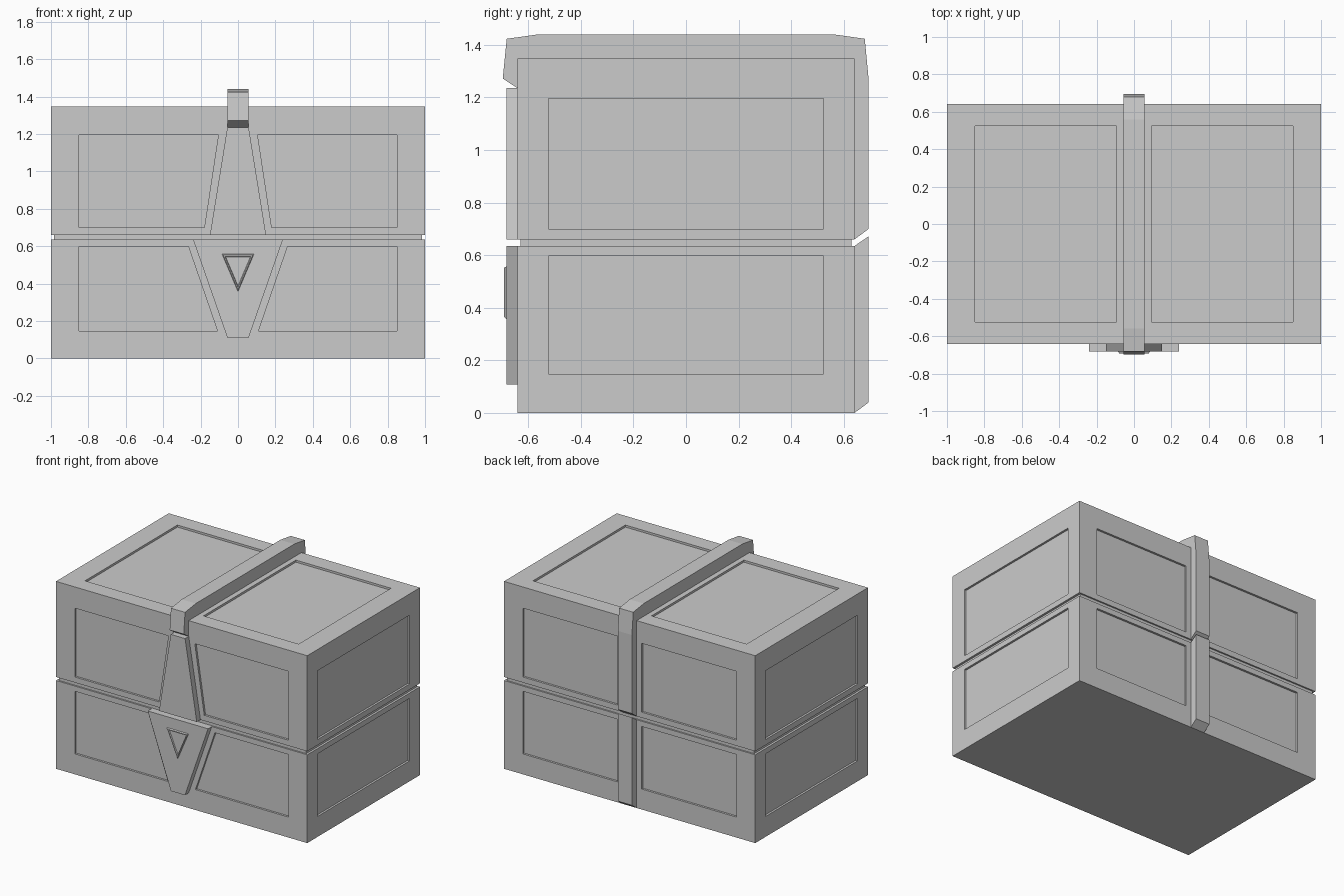
import bpy, bmesh
from mathutils import Vector

cube = bpy.data.objects.get("Cube")
if cube:
    bpy.data.objects.remove(cube, do_unlink=True)

grey = bpy.data.materials.new("plain_grey")
grey.use_nodes = True
COLOUR = (0.6, 0.6, 0.6, 1)
grey.diffuse_color = COLOUR
grey.node_tree.nodes["Principled BSDF"].inputs["Base Color"].default_value = COLOUR

HALF_X, HALF_Y = 1.0, 0.641
LOW_TOP, LID_BASE, LID_TOP = 0.635, 0.66, 1.348
RECESS = 0.015
STRAP = 0.056
PLATE = 0.683


def prism(bm, outline, axis, start, end):
    """Extrude a 2D outline along one axis between two positions."""
    def place(p, d):
        c = list(p)
        c.insert(axis, d)
        return bm.verts.new(c)
    a = [place(p, start) for p in outline]
    b = [place(p, end) for p in outline]
    faces = [bm.faces.new(a), bm.faces.new(b)]
    for i in range(len(a)):
        j = (i + 1) % len(a)
        faces.append(bm.faces.new((a[i], a[j], b[j], b[i])))
    bmesh.ops.recalc_face_normals(bm, faces=faces)


def finish(bm, name):
    mesh = bpy.data.meshes.new(name)
    bm.to_mesh(mesh)
    bm.free()
    mesh.materials.append(grey)
    obj = bpy.data.objects.new(name, mesh)
    bpy.context.collection.objects.link(obj)
    return obj


def solid(name, outline, axis, start, end):
    bm = bmesh.new()
    prism(bm, outline, axis, start, end)
    return finish(bm, name)


def rect(u0, u1, v0, v1):
    return [(u0, v0), (u1, v0), (u1, v1), (u0, v1)]


def panelled_box(name, base, top, p0, p1, front_low, front_high, lid):
    """Box with recessed panels on its sides, and on top for the lid."""
    box = solid(name, rect(-HALF_X, HALF_X, -HALF_Y, HALF_Y), 2, base, top)
    bm = bmesh.new()
    out = 0.1
    for s in (-1, 1):
        prism(bm, [(s * .85, p0), (s * front_low, p0), (s * front_high, p1), (s * .85, p1)],
              1, -HALF_Y + RECESS, -HALF_Y - out)
        prism(bm, rect(s * .095, s * .85, p0, p1), 1, HALF_Y - RECESS, HALF_Y + out)
        prism(bm, rect(-.523, .523, p0, p1), 0, s * (HALF_X - RECESS), s * (HALF_X + out))
        if lid:
            prism(bm, rect(s * .093, s * .85, -.525, .525), 2, top - RECESS, top + out)
    cutter = finish(bm, name + "_cutter")
    cutter.hide_render = True
    mod = box.modifiers.new("panels", "BOOLEAN")
    mod.operation, mod.solver, mod.object = "DIFFERENCE", "EXACT", cutter
    # bake the recesses, then drop the helper
    graph = bpy.context.evaluated_depsgraph_get()
    mesh = bpy.data.meshes.new_from_object(box.evaluated_get(graph))
    box.modifiers.clear()
    box.data = mesh
    bpy.data.objects.remove(cutter, do_unlink=True)


# chest body, lid and the core seen in the seam
panelled_box("chest_base", 0, LOW_TOP, .147, .597, .11, .265, False)
panelled_box("chest_lid", LID_BASE, LID_TOP, .70, 1.195, .18, .105, True)
solid("seam_core", rect(-.984, .984, -.63, .63), 2, LOW_TOP - .02, LID_BASE + .02)

# strap over the lid and down the back
B = HALF_Y - .01
solid("lid_strap", [(-B, 1.228), (-HALF_Y, 1.235), (-.697, 1.272), (-.682, 1.423),
                    (-.56, 1.44), (.56, 1.44), (.68, 1.423), (.695, 1.265), (.695, .70),
                    (HALF_Y, LID_BASE), (B, LID_BASE), (B, 1.33), (-B, 1.33)],
      0, -STRAP, STRAP)
solid("back_strap", [(B, 0), (HALF_Y, 0), (.695, .04), (.695, .672),
                     (HALF_Y, LOW_TOP), (B, LOW_TOP)], 0, -STRAP, STRAP)

# tapered plates on the front
solid("upper_clasp", [(-.15, LID_BASE), (.15, LID_BASE), (.057, 1.235), (-.057, 1.235)],
      1, -PLATE, -B)
solid("lower_clasp", [(-.24, LOW_TOP), (-.056, .108), (.056, .108), (.24, LOW_TOP)],
      1, -PLATE, -B)

# raised triangular rim around a sunken centre
bm = bmesh.new()
centre = Vector((0, .49))
rings = []
for scale, y in ((1, -PLATE), (.93, -.692), (.83, -.692), (.77, -PLATE - .001)):
    ring = []
    for corner in ((-.085, .557), (.085, .557), (0, .357)):
        p = centre + (Vector(corner) - centre) * scale
        ring.append(bm.verts.new((p.x, y, p.y)))
    rings.append(ring)
for a, b in zip(rings, rings[1:]):
    for i in range(3):
        j = (i + 1) % 3
        bm.faces.new((a[i], b[i], b[j], a[j]))
bm.faces.new(rings[-1])
bmesh.ops.recalc_face_normals(bm, faces=bm.faces)
if bm.faces[-1:][0].normal.y > 0:
    bmesh.ops.reverse_faces(bm, faces=bm.faces)
finish(bm, "triangle_emblem")
